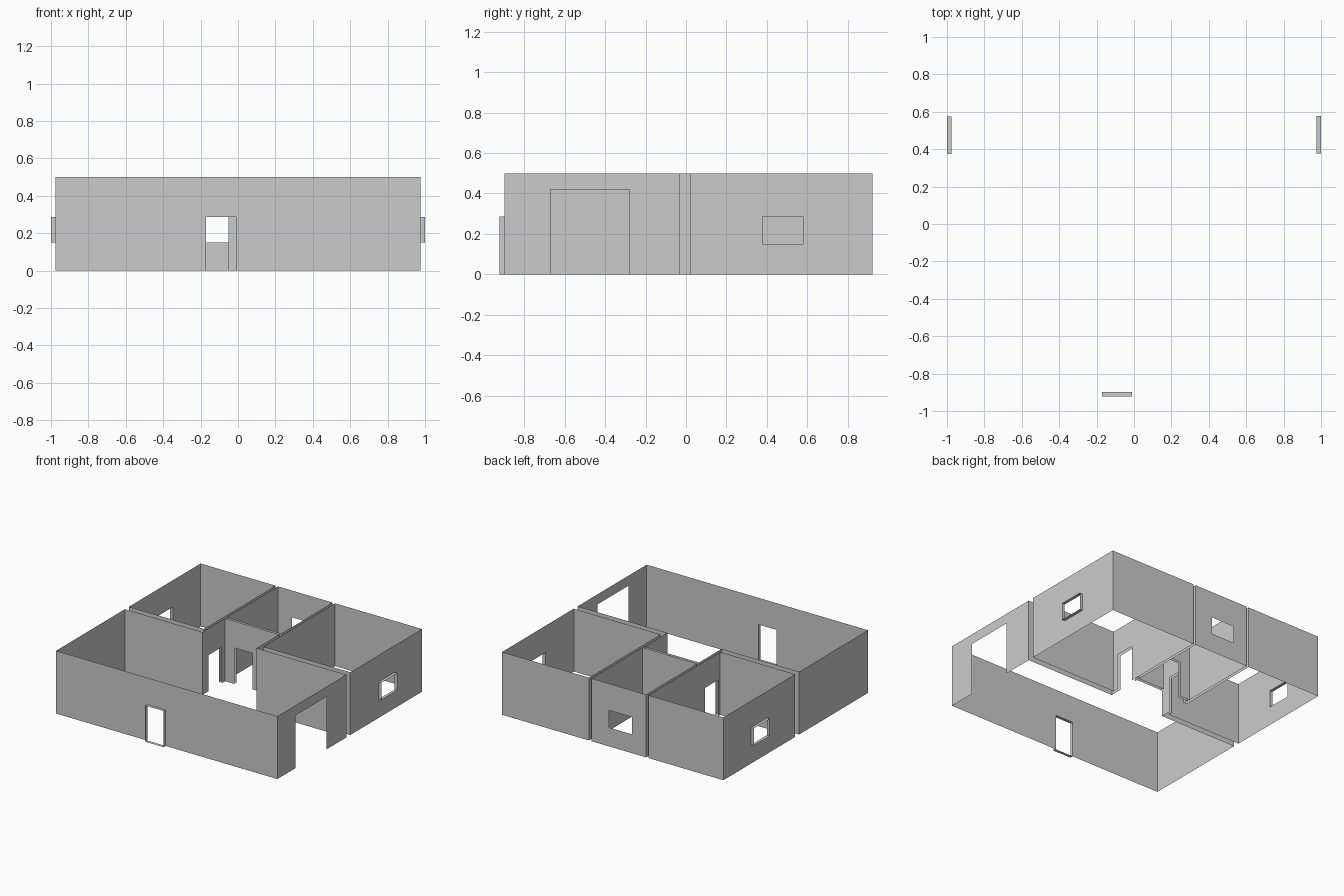
import bpy, bmesh
from mathutils import Vector

if "Cube" in bpy.data.objects:
    bpy.data.objects.remove(bpy.data.objects["Cube"])

H = 0.5                       # wall height
X, Y0, Y1 = 0.975, -0.897, 0.922
DOOR = 0.287                  # door and window head height
SILL = 0.15
DEPTH = 0.025                 # depth of the outer frames


def finish(name, bm):
    bmesh.ops.remove_doubles(bm, verts=bm.verts, dist=0.0005)
    me = bpy.data.meshes.new(name)
    bm.to_mesh(me)
    bm.free()
    ob = bpy.data.objects.new(name, me)
    bpy.context.collection.objects.link(ob)
    return ob


def room(name, outline, openings):
    """Thin wall shell along a closed outline; openings = {side: (p, q, z0, z1)}
    where p and q are world coordinates along that side."""
    bm = bmesh.new()

    def quad(a, b, z0, z1):
        bm.faces.new([bm.verts.new((p.x, p.y, z))
                      for p, z in ((a, z0), (b, z0), (b, z1), (a, z1))])

    for i, p in enumerate(outline):
        a, b = Vector(p), Vector(outline[(i + 1) % len(outline)])
        if i not in openings:
            quad(a, b, 0, H)
            continue
        p0, p1, z0, z1 = openings[i]
        axis = 0 if abs(b.x - a.x) > abs(b.y - a.y) else 1
        c, d = a.copy(), a.copy()
        c[axis], d[axis] = (p0, p1) if b[axis] > a[axis] else (p1, p0)
        quad(a, c, 0, H)
        quad(d, b, 0, H)
        quad(c, d, z1, H)
        if z0 > 0:
            quad(c, d, 0, z0)
    return finish(name, bm)


def frame(name, axis, inner, outer, p0, p1, z0, z1):
    """Open rectangular sleeve lining an outer opening."""
    bm = bmesh.new()
    loops = []
    for d in (inner, outer):
        loops.append([bm.verts.new((d, p, z) if axis == 'x' else (p, d, z))
                      for p, z in ((p0, z0), (p1, z0), (p1, z1), (p0, z1))])
    for i in range(4):
        j = (i + 1) % 4
        bm.faces.new((loops[0][i], loops[0][j], loops[1][j], loops[1][i]))
    bmesh.ops.recalc_face_normals(bm, faces=bm.faces)
    return finish(name, bm)


# Front living space with a hall recess at the back
room("living_room_walls",
     [(-X, Y0), (X, Y0), (X, -0.03), (0.185, -0.03), (0.185, 0.255),
      (-0.293, 0.255), (-0.293, -0.03), (-X, -0.03)],
     {0: (-0.17, -0.01, 0, DOOR),      # front door
      1: (-0.67, -0.28, 0, 0.42),      # wide side opening
      3: (0.07, 0.23, 0, DOOR),        # right hall door
      4: (-0.21, -0.05, 0, DOOR),      # rear hall door
      5: (0.05, 0.21, 0, DOOR)})       # left hall door

# Left bedroom
room("left_bedroom_walls",
     [(-X, 0.02), (-0.315, 0.02), (-0.315, Y1), (-X, Y1)],
     {1: (0.05, 0.21, 0, DOOR), 3: (0.375, 0.575, SILL, DOOR)})

# Right bedroom
room("right_bedroom_walls",
     [(0.21, 0.02), (X, 0.02), (X, Y1), (0.21, Y1)],
     {1: (0.378, 0.578, SILL, DOOR), 3: (0.07, 0.23, 0, DOOR)})

# Middle back room
room("bathroom_walls",
     [(-0.293, 0.278), (0.188, 0.278), (0.188, Y1), (-0.293, Y1)],
     {0: (-0.21, -0.05, 0, DOOR), 2: (-0.17, 0.035, SILL, DOOR)})

# Outer door and window frames
frame("front_door_frame", 'y', Y0, Y0 - DEPTH, -0.17, -0.01, 0, DOOR)
frame("left_window_frame", 'x', -X, -X - DEPTH, 0.375, 0.575, SILL, DOOR)
frame("right_window_frame", 'x', X, X + DEPTH, 0.378, 0.578, SILL, DOOR)
